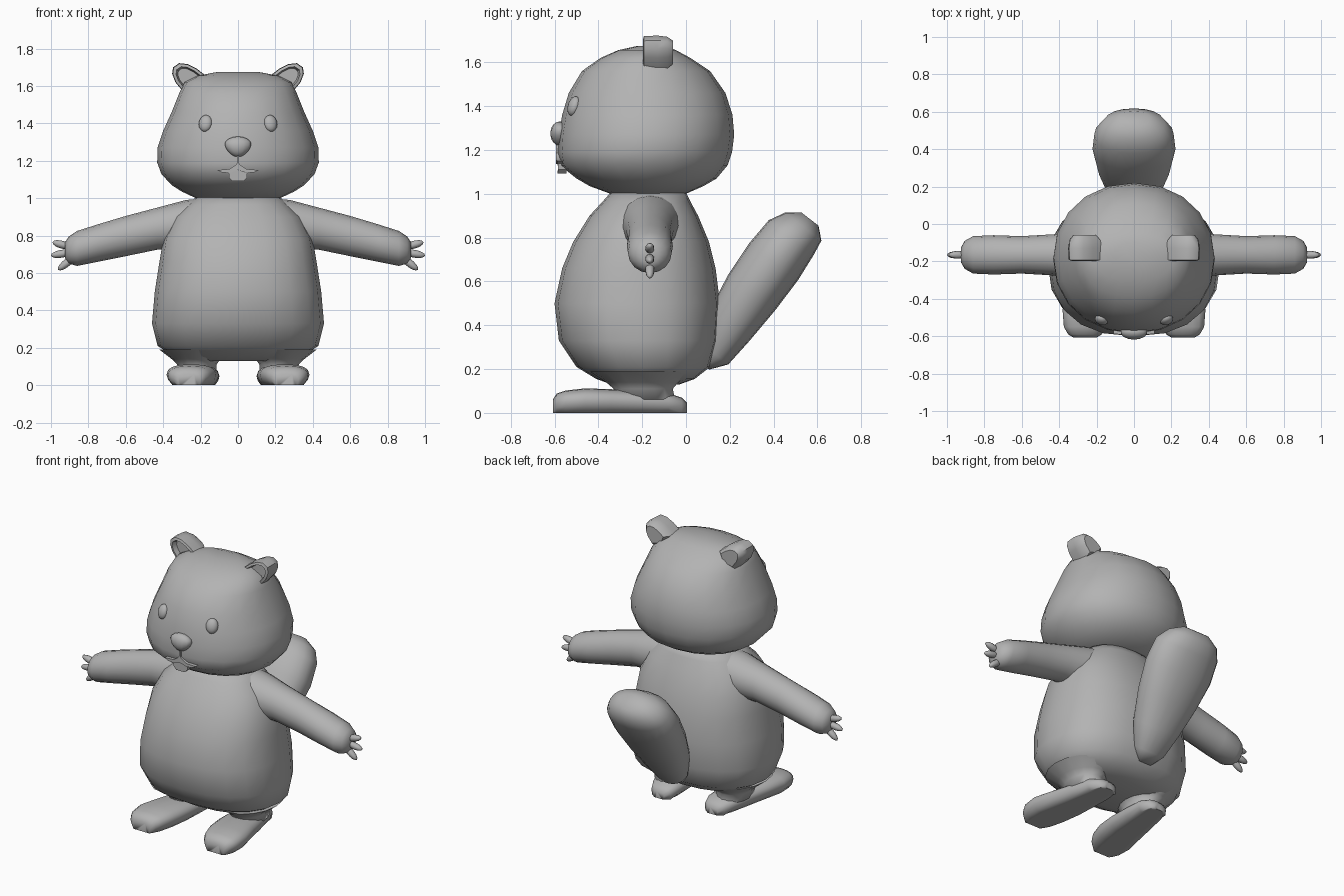
import bpy, bmesh, math
from mathutils import Vector, Matrix

grey = bpy.data.materials.new("plain_grey")
grey.diffuse_color = (0.45, 0.45, 0.45, 1)


def finish(name, bm, angle=50):
    bmesh.ops.recalc_face_normals(bm, faces=bm.faces[:])
    me = bpy.data.meshes.new(name)
    bm.to_mesh(me)
    bm.free()
    me.materials.append(grey)
    me.shade_smooth()
    me.set_sharp_from_angle(angle=math.radians(angle))
    ob = bpy.data.objects.new(name, me)
    bpy.context.collection.objects.link(ob)
    return ob


def loft(name, sections, sides=20, power=2.0, angle=50):
    """Skin rounded sections given as (centre, half-axis u, half-axis v)."""
    bm = bmesh.new()
    rings = []
    for c, u, v in sections:
        ring = []
        for i in range(sides):
            a = 2 * math.pi * i / sides
            ca, sa = math.cos(a), math.sin(a)
            p = math.copysign(abs(ca) ** (2 / power), ca)
            q = math.copysign(abs(sa) ** (2 / power), sa)
            ring.append(bm.verts.new(Vector(c) + Vector(u) * p + Vector(v) * q))
        rings.append(ring)
    for a, b in zip(rings, rings[1:]):
        for i in range(sides):
            j = (i + 1) % sides
            bm.faces.new((a[i], a[j], b[j], b[i]))
    bm.faces.new(rings[0])
    bm.faces.new(rings[-1])
    return finish(name, bm, angle)


def upright(rows):
    """Rows of z, half width, front y, back y."""
    return [((0, (f + b) / 2, z), (w, 0, 0), (0, (b - f) / 2, 0)) for z, w, f, b in rows]


def ellipsoid(name, centre, size, rot=None, segs=14, rings=9):
    bm = bmesh.new()
    bmesh.ops.create_uvsphere(bm, u_segments=segs, v_segments=rings, radius=1)
    m = Matrix.Translation(centre) @ (rot or Matrix()) @ Matrix.Diagonal((*size, 1))
    bmesh.ops.transform(bm, matrix=m, verts=bm.verts[:])
    return finish(name, bm, 80)


def plate(name, outline, y, depth):
    """Flat shape drawn in x and z, with thickness along y."""
    bm = bmesh.new()
    f = [bm.verts.new((x, y + 0.55 * x * x, z)) for x, z in outline]
    b = [bm.verts.new((x, y + depth + 0.55 * x * x, z)) for x, z in outline]
    bm.faces.new(f)
    bm.faces.new(b)
    for i in range(len(f)):
        j = (i + 1) % len(f)
        bm.faces.new((f[i], f[j], b[j], b[i]))
    return finish(name, bm, 30)


# Torso
loft("torso", upright([
    (0.13, 0.25, -0.34, -0.03), (0.155, 0.34, -0.41, 0.04), (0.21, 0.43, -0.50, 0.11),
    (0.33, 0.46, -0.58, 0.145), (0.50, 0.445, -0.60, 0.155), (0.66, 0.42, -0.565, 0.135),
    (0.78, 0.40, -0.515, 0.105), (0.90, 0.34, -0.44, 0.055), (0.965, 0.27, -0.38, 0.02),
    (1.005, 0.225, -0.345, 0.0)]), power=2.35, angle=70)

# Head
loft("head", upright([
    (1.0, 0.225, -0.345, 0.0), (1.035, 0.30, -0.44, 0.08), (1.07, 0.355, -0.50, 0.14),
    (1.13, 0.41, -0.575, 0.19), (1.19, 0.432, -0.585, 0.21), (1.27, 0.43, -0.58, 0.22),
    (1.36, 0.40, -0.565, 0.212), (1.46, 0.355, -0.535, 0.18), (1.56, 0.315, -0.475, 0.11),
    (1.62, 0.285, -0.39, 0.02), (1.655, 0.215, -0.31, -0.045), (1.675, 0.11, -0.22, -0.10)]),
    power=2.1, angle=70)

# Tail: row of y, z, half thickness, half width
n = Vector((0, 0.79, -0.61))
loft("tail", [((0, y, z), (w, 0, 0), n * t) for y, z, t, w in (
    (0.09, 0.21, 0.02, 0.05), (0.13, 0.27, 0.08, 0.10), (0.20, 0.40, 0.115, 0.15),
    (0.30, 0.55, 0.135, 0.195), (0.40, 0.69, 0.14, 0.222), (0.48, 0.80, 0.13, 0.212),
    (0.535, 0.85, 0.105, 0.165), (0.565, 0.885, 0.05, 0.085))], power=2.2, angle=70)

for s, side in ((-1, "left"), (1, "right")):
    # Arm: row of x, bottom z, top z, half depth
    loft(side + "_arm", [((s * x, -0.165, (lo + hi) / 2), (0, d, 0), (0, 0, (hi - lo) / 2))
         for x, lo, hi, d in ((0.18, 0.72, 1.0, 0.15), (0.28, 0.725, 0.99, 0.135),
                              (0.43, 0.725, 0.95, 0.11), (0.60, 0.69, 0.905, 0.10),
                              (0.75, 0.66, 0.86, 0.105), (0.86, 0.638, 0.825, 0.10),
                              (0.905, 0.65, 0.795, 0.075), (0.925, 0.68, 0.765, 0.04))],
         sides=16, angle=70)

    # Claws
    for i, (x0, z0, x1, z1) in enumerate(((0.89, 0.738, 0.992, 0.765),
                                          (0.89, 0.712, 1.0, 0.693),
                                          (0.87, 0.69, 0.962, 0.617))):
        d = Vector((s * (x1 - x0), 0, z1 - z0))
        rot = d.to_track_quat('Z', 'Y').to_matrix().to_4x4()
        ellipsoid(f"{side}_claw_{i + 1}", (s * (x0 + x1) / 2, -0.165, (z0 + z1) / 2),
                  (0.021, 0.021, d.length / 2), rot, 10, 7)

    # Ankle flaring into the torso
    loft(side + "_ankle", [((s * x, y, z), (w, 0, 0), (0, d, 0)) for x, y, z, w, d in (
        (0.215, -0.19, 0.06, 0.10, 0.14), (0.22, -0.195, 0.11, 0.105, 0.135),
        (0.225, -0.20, 0.14, 0.13, 0.165), (0.23, -0.21, 0.19, 0.19, 0.23))],
        sides=16, angle=80)

    # Foot: row of y, centre x, half width, height; flat sole
    foot = loft(side + "_foot", [((s * x, y, h / 2), (w, 0, 0), (0, 0, h / 2))
                for y, x, w, h in (
                    (-0.608, 0.262, 0.06, 0.06), (-0.59, 0.262, 0.09, 0.088),
                    (-0.55, 0.26, 0.115, 0.102), (-0.46, 0.25, 0.132, 0.112),
                    (-0.34, 0.228, 0.125, 0.108), (-0.20, 0.21, 0.11, 0.10),
                    (-0.08, 0.195, 0.095, 0.09), (-0.02, 0.19, 0.07, 0.07),
                    (0.005, 0.19, 0.035, 0.045))], sides=16, power=2.5, angle=60)
    for v in foot.data.vertices:
        if v.co.z < 0.022:
            v.co.z = 0.0

    # Ear: tapered cup with a recessed front
    outline = ((0.29, 1.565), (0.335, 1.62), (0.352, 1.665), (0.347, 1.70), (0.315, 1.722),
               (0.27, 1.717), (0.22, 1.692), (0.172, 1.655), (0.20, 1.59))
    mid = Vector((0.272, 1.65))
    bm = bmesh.new()
    rings = []
    for y, k in ((-0.165, 0.55), (-0.165, 0.62), (-0.197, 0.74), (-0.192, 0.96),
                 (-0.13, 1.0), (-0.085, 0.92), (-0.06, 0.68)):
        pts = [mid + (Vector(p) - mid) * k for p in outline]
        rings.append([bm.verts.new((s * p.x, y, p.y)) for p in pts])
    for a, b in zip(rings, rings[1:]):
        for i in range(len(a)):
            j = (i + 1) % len(a)
            bm.faces.new((a[i], a[j], b[j], b[i]))
    bm.faces.new(rings[0])
    bm.faces.new(rings[-1])
    finish(side + "_ear", bm, 45)

    # Eye, leaning with the face
    ellipsoid(side + "_eye", (s * 0.174, -0.512, 1.40), (0.037, 0.026, 0.046),
              Matrix.Rotation(s * 0.35, 4, 'Z') @ Matrix.Rotation(-0.3, 4, 'X'))

    # Mouth corner
    plate(side + "_mouth", [(s * x, z) for x, z in (
        (0, 1.195), (0.012, 1.178), (0.045, 1.156), (0.11, 1.15), (0.085, 1.137),
        (0.045, 1.135), (0, 1.15))], -0.594, 0.03)

# Nose: wide at the top, narrow below
nose = ellipsoid("nose", (0, -0.577, 1.275), (0.08, 0.042, 0.055))
for v in nose.data.vertices:
    t = (v.co.z - 1.22) / 0.11
    v.co.x *= 0.62 + 0.5 * min(t, 0.75)

# Groove strip under the nose and front tooth
plate("lip_strip", [(-0.006, 1.23), (0.006, 1.23), (0.006, 1.18), (-0.006, 1.18)], -0.594, 0.03)
plate("tooth", [(-0.05, 1.142), (0, 1.152), (0.05, 1.142), (0.048, 1.11), (0.03, 1.092),
                (-0.03, 1.092), (-0.048, 1.11)], -0.586, 0.04)
